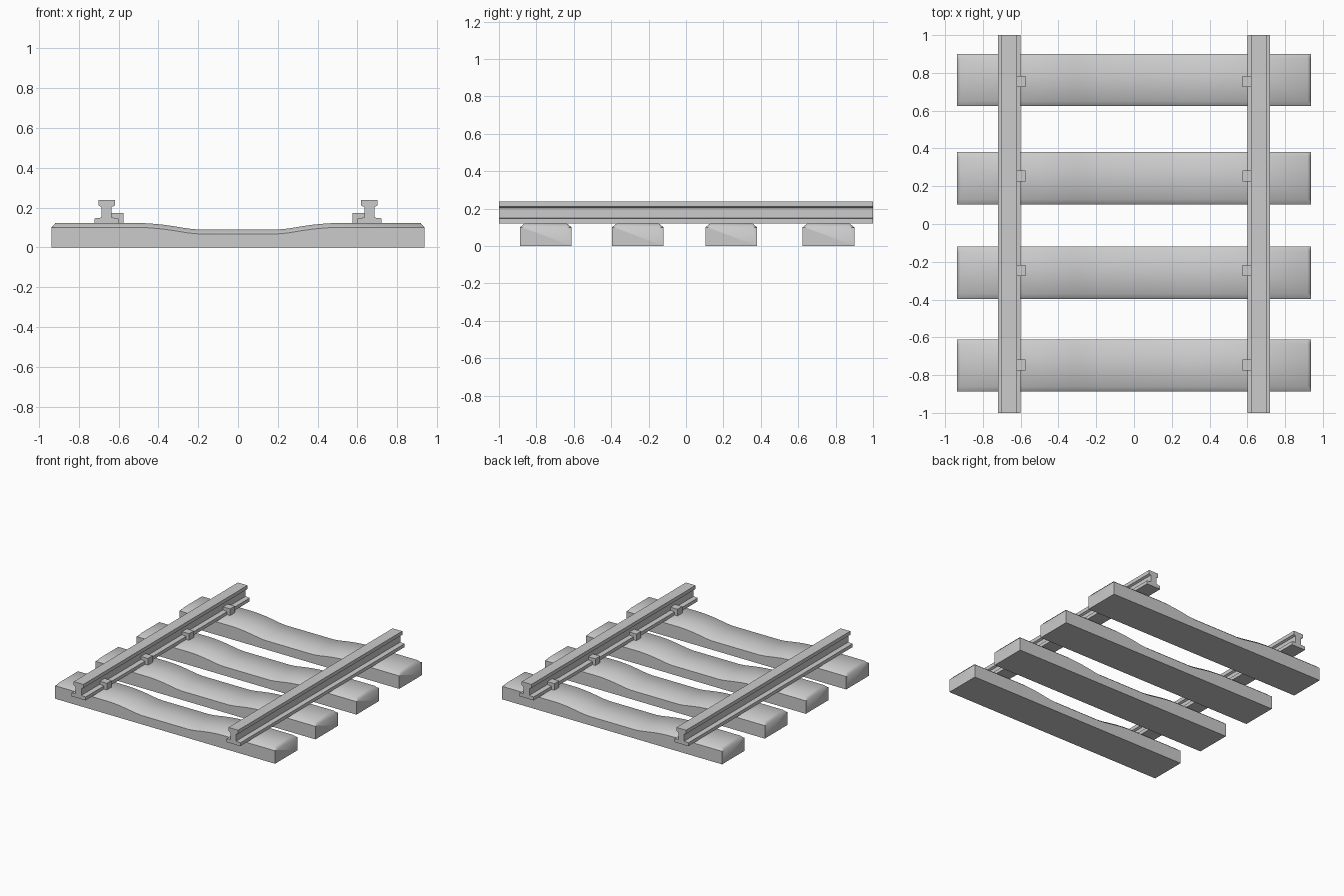
import bpy, bmesh, math

if "Cube" in bpy.data.objects:
    bpy.data.objects.remove(bpy.data.objects["Cube"])


def loft(name, rings, smooth_angle=None):
    """Closed mesh through a series of equal-sized rings of points."""
    bm = bmesh.new()
    loops = [[bm.verts.new(p) for p in ring] for ring in rings]
    n = len(loops[0])
    for a, b in zip(loops, loops[1:]):
        for i in range(n):
            j = (i + 1) % n
            bm.faces.new((a[i], a[j], b[j], b[i]))
    bm.faces.new(loops[0])
    bm.faces.new(loops[-1])
    bmesh.ops.recalc_face_normals(bm, faces=bm.faces)
    mesh = bpy.data.meshes.new(name)
    bm.to_mesh(mesh)
    bm.free()
    if smooth_angle:
        mesh.shade_smooth()
        mesh.set_sharp_from_angle(angle=math.radians(smooth_angle))
    obj = bpy.data.objects.new(name, mesh)
    bpy.context.collection.objects.link(obj)
    return obj


def extrude_y(name, profile, y0, y1):
    return loft(name, [[(x, y, z) for x, z in profile] for y in (y0, y1)])


# Sleepers: chamfered top edges, dipped in the middle
HALF_W, CHAMFER = 0.138, 0.022


def sleeper_ring(x, top, shoulder):
    t = HALF_W - 0.027
    section = [(-HALF_W, 0), (HALF_W, 0), (HALF_W, shoulder),
               (t, top), (-t, top), (-HALF_W, shoulder)]
    return [(x, y, z) for y, z in section]


half = [(0.20, 0.09), (0.25, 0.0945), (0.32, 0.106), (0.38, 0.1145),
        (0.44, 0.12), (0.48, 0.122), (0.918, 0.122)]
stations = [(-x, z) for x, z in reversed(half)] + half
rings = [sleeper_ring(x, z, z - CHAMFER) for x, z in stations]
end_z = 0.122 - CHAMFER
rings = ([sleeper_ring(-0.938, end_z, end_z)] + rings
         + [sleeper_ring(0.938, end_z, end_z)])
for i, y in enumerate((-0.75, -0.258, 0.242, 0.762)):
    loft(f"sleeper_{i + 1}", rings, 50).location.y = y

# Rails and inner clips, mirrored left and right
RAIL_X = 0.66
rail_half = [(0.06, 0.12), (0.06, 0.146), (0.025, 0.15),
             (0.025, 0.203), (0.041, 0.21), (0.041, 0.238)]
rail = rail_half + [(-x, z) for x, z in reversed(rail_half)]
clip = [(0.575, 0.12), (0.601, 0.12), (0.601, 0.145),
        (0.637, 0.145), (0.637, 0.173), (0.575, 0.173)]
for side, s in (("left", -1), ("right", 1)):
    extrude_y(f"rail_{side}", [(s * (RAIL_X + x), z) for x, z in rail], -1, 1)
    for i, y in enumerate((-0.747, -0.246, 0.254, 0.754)):
        extrude_y(f"clip_{side}_{i + 1}", [(s * x, z) for x, z in clip],
                  y - 0.029, y + 0.029)
